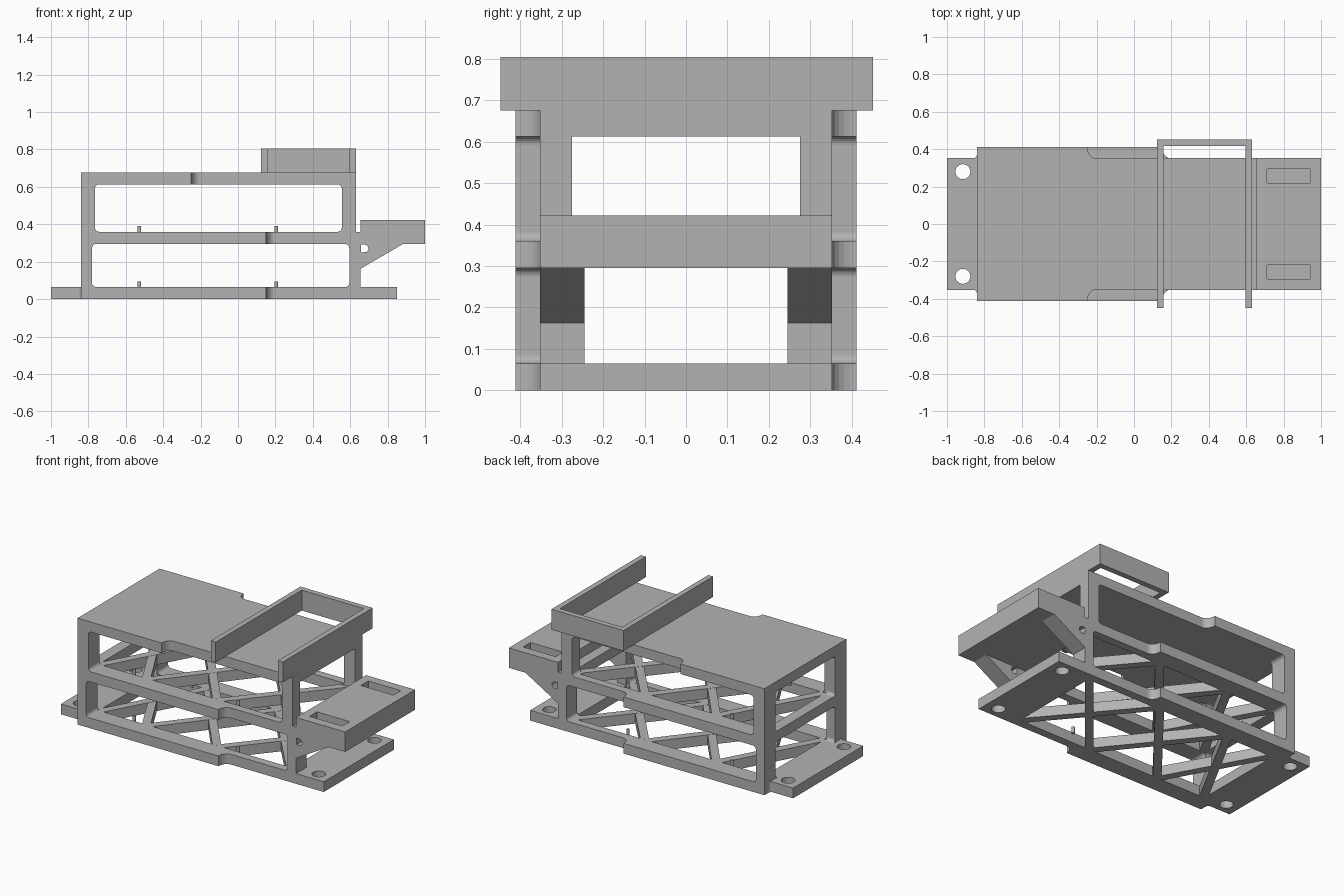
import bpy
from math import cos, sin, pi, atan2, hypot
from mathutils import Matrix

cube = bpy.data.objects.get("Cube")
if cube:
    bpy.data.objects.remove(cube, do_unlink=True)

GREY = (0.45, 0.45, 0.45, 1)
mat = bpy.data.materials.new("light grey")
mat.use_nodes = True
mat.diffuse_color = GREY
mat.node_tree.nodes["Principled BSDF"].inputs["Base Color"].default_value = GREY

# Directions in which a flat profile is extruded
PLANES = {
    "Z": Matrix.Identity(4),
    "Y": Matrix(((1, 0, 0, 0), (0, 0, -1, 0), (0, 1, 0, 0), (0, 0, 0, 1))),
    "X": Matrix(((0, 0, 1, 0), (1, 0, 0, 0), (0, 1, 0, 0), (0, 0, 0, 1))),
}


def prism(name, loops, lo, hi, axis="Z"):
    """Extrude an outline, with later loops as holes, from lo to hi on an axis."""
    curve = bpy.data.curves.new(name, "CURVE")
    curve.dimensions = "2D"
    curve.fill_mode = "BOTH"
    curve.extrude = (hi - lo) / 2
    for loop in loops:
        spline = curve.splines.new("POLY")
        spline.points.add(len(loop) - 1)
        for p, (u, v) in zip(spline.points, loop):
            p.co = (u, v, 0, 1)
        spline.use_cyclic_u = True
    temp = bpy.data.objects.new(name, curve)
    bpy.context.collection.objects.link(temp)
    deps = bpy.context.evaluated_depsgraph_get()
    mesh = bpy.data.meshes.new_from_object(temp.evaluated_get(deps))
    bpy.data.objects.remove(temp, do_unlink=True)
    bpy.data.curves.remove(curve)
    mid = (lo + hi) / 2
    mesh.transform(Matrix.Translation((0, 0, -mid if axis == "Y" else mid)))
    mesh.transform(PLANES[axis])
    mesh.materials.clear()
    mesh.materials.append(mat)
    for poly in mesh.polygons:
        poly.material_index = 0
        poly.use_smooth = False
    obj = bpy.data.objects.new(name, mesh)
    bpy.context.collection.objects.link(obj)
    return obj


def arc(cx, cy, rx, ry, a0, a1, n=6):
    return [(cx + rx * cos(a0 + (a1 - a0) * i / n),
             cy + ry * sin(a0 + (a1 - a0) * i / n)) for i in range(n + 1)]


def circle(cx, cy, r, n=24):
    return arc(cx, cy, r, r, 0, 2 * pi, n)[:-1]


def rect(x0, x1, y0, y1, r=0):
    if not r:
        return [(x0, y0), (x1, y0), (x1, y1), (x0, y1)]
    pts = []
    for k, (x, y) in enumerate([(x1 - r, y1 - r), (x0 + r, y1 - r),
                                (x0 + r, y0 + r), (x1 - r, y0 + r)]):
        pts += arc(x, y, r, r, k * pi / 2, (k + 1) * pi / 2)
    return pts


def mirrored(half):
    return half + [(x, -y) for x, y in reversed(half)]


WIDE, SLIM, LEFT = 0.412, 0.352, -0.84


def step(x):
    """Edge that narrows from wide to slim with a concave fillet."""
    return [(x, WIDE)] + arc(x + 0.045, WIDE, 0.045, WIDE - SLIM, pi, 1.5 * pi)


# Floor, middle and top plates
opening = rect(-0.77, 0.59, -0.3, 0.3, 0.02)
tab = [(-1, SLIM)] + arc(LEFT - 0.02, SLIM + 0.02, 0.02, 0.02, 1.5 * pi, 2 * pi)
holes = [circle(x, y, 0.04) for x in (-0.915, 0.765) for y in (-0.28, 0.28)]
floor = mirrored(tab + [(LEFT, WIDE)] + step(0.15) + [(0.85, SLIM)])
prism("floor_plate", [floor, opening] + holes, 0, 0.065)
middle = mirrored([(LEFT, WIDE)] + step(0.15) + [(0.655, SLIM)])
prism("middle_plate", [middle, opening], 0.295, 0.36)
prism("top_plate", [mirrored([(LEFT, WIDE)] + step(-0.25) + [(0.63, SLIM)])],
      0.613, 0.677)


# Crossed braces and mounting pins on the two lower levels
def brace(name, x0, y0, x1, y1, z0, z1, w=0.05):
    ang, ln = atan2(y1 - y0, x1 - x0), hypot(x1 - x0, y1 - y0)
    c, s = cos(ang), sin(ang)
    pts = [(x0 + u * c - v * s, y0 + u * s + v * c)
           for u, v in rect(0, ln, -w / 2, w / 2)]
    prism(name, [pts], z0, z1)


nodes = [-0.77, -0.43, 0.07, 0.59]
for level, z0, z1 in (("floor", 0, 0.065), ("middle", 0.295, 0.36)):
    for a, b in zip(nodes, nodes[1:]):
        brace(level + "_brace", a, -0.31, b, 0.31, z0, z1)
        brace(level + "_cross_brace", a, 0.31, b, -0.31, z0 + 0.001, z1 - 0.001)
    for x in (-0.527, 0.205):
        for y in (-0.29, 0.29):
            prism(level + "_pin", [circle(x, y, 0.009, 12)], z1 - 0.01, z1 + 0.03)


# Corner posts, flared where they meet the plates
def post(name, outer, inner, z0, z1, y0, y1, r=0.022):
    d = 1 if inner > outer else -1
    pts = [(outer, z0)]
    pts += [(inner + d * r * (1 - sin(t)), z0 + r * (1 - cos(t)))
            for t in [i * pi / 12 for i in range(7)]]
    pts += [(x, z0 + z1 - z) for x, z in reversed(pts)]
    for lo, hi in ((y0, y1), (-y1, -y0)):
        prism(name, [pts], lo, hi, "Y")


post("left_lower_post", LEFT, -0.78, 0.065, 0.295, 0.3, WIDE)
post("left_upper_post", LEFT, -0.765, 0.36, 0.613, 0.3, WIDE)
post("right_lower_post", 0.655, 0.595, 0.065, 0.295, 0.245, SLIM)
post("right_upper_post", 0.63, 0.555, 0.36, 0.613, 0.275, SLIM)

# End frame with two rounded windows
prism("end_frame", [rect(-WIDE, WIDE, 0, 0.677),
                    rect(-0.3, 0.3, 0.065, 0.295, 0.02),
                    rect(-0.3, 0.3, 0.36, 0.613, 0.02)], LEFT, -0.78, "X")

# Shelf with two blind pockets, held by pierced brackets
pockets = [rect(0.71, 0.94, 0.22, 0.295), rect(0.71, 0.94, -0.295, -0.22)]
shelf = rect(0.655, 1, -SLIM, SLIM)
prism("shelf_base", [shelf], 0.295, 0.36)
prism("shelf_top", [shelf] + pockets, 0.36, 0.422)
bracket = [(0.645, 0.162), (0.655, 0.162), (0.885, 0.296), (0.645, 0.296)]
eye = [(0.658, 0.25)] + arc(0.675, 0.27, 0.022, 0.022, -pi / 3, pi / 2) + [(0.658, 0.292)]
for lo, hi in ((0.245, SLIM), (-SLIM, -0.245)):
    prism("shelf_bracket", [bracket, eye], lo, hi, "Y")

# Open cradle on the roof
cradle = [(0.123, -0.448), (0.157, -0.448), (0.157, 0.417), (0.595, 0.417),
          (0.595, -0.448), (0.63, -0.448), (0.63, 0.452), (0.123, 0.452)]
prism("roof_cradle", [cradle], 0.675, 0.805)
